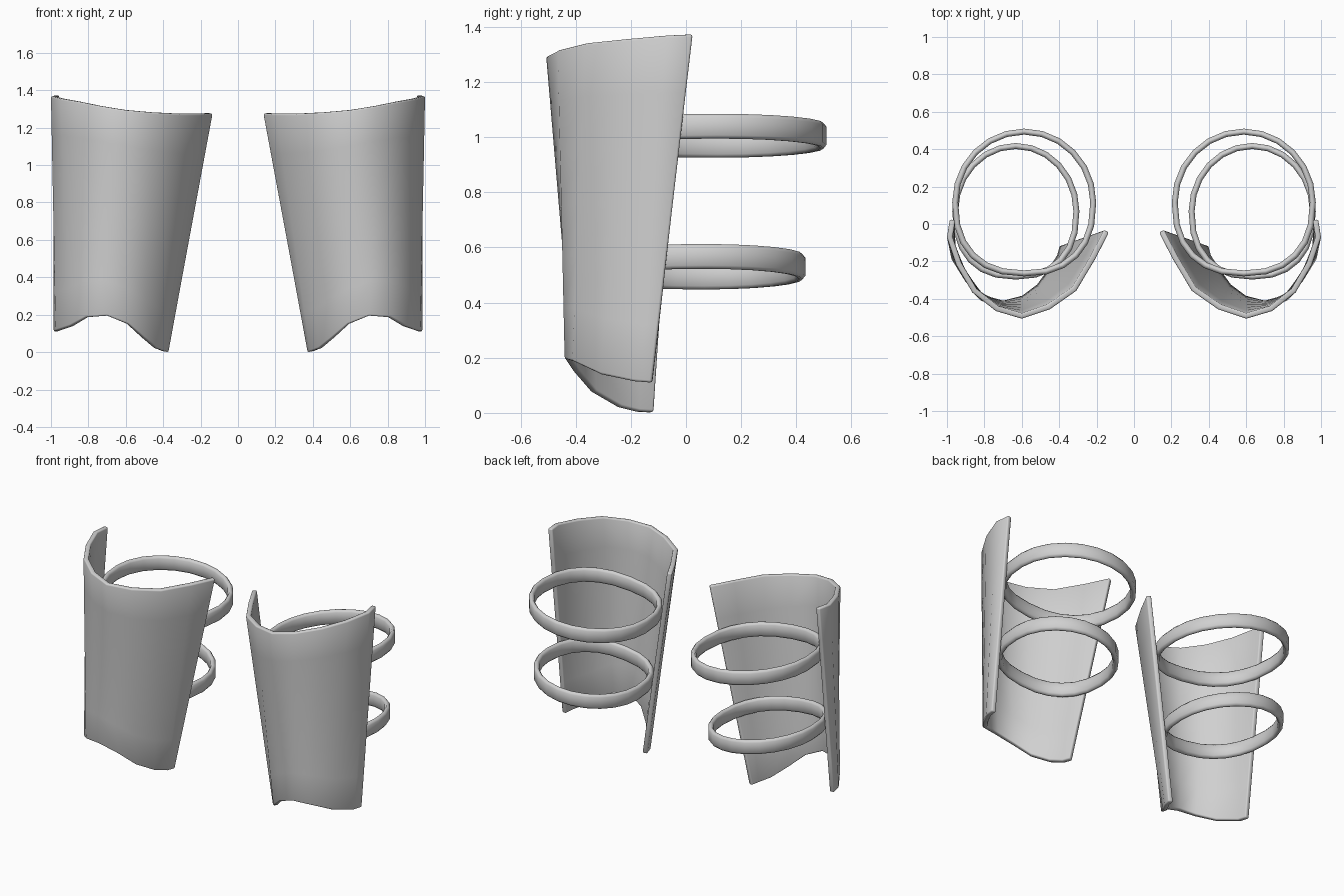
import bpy, bmesh, math
from mathutils import Vector

if "Cube" in bpy.data.objects:
    bpy.data.objects.remove(bpy.data.objects["Cube"])

grey = bpy.data.materials.new("plain grey")
grey.diffuse_color = (0.63, 0.63, 0.63, 1)
grey.use_nodes = True
grey.node_tree.nodes["Principled BSDF"].inputs["Base Color"].default_value = grey.diffuse_color

# Edge curves of one guard, from the inner side round the front to the outer side
TOP = [(.133, -.045, 1.275), (.205, -.185, 1.273), (.308, -.358, 1.273), (.45, -.457, 1.28),
       (.60, -.507, 1.293), (.74, -.465, 1.315), (.865, -.365, 1.34), (.95, -.22, 1.355),
       (1.0, -.07, 1.368), (.985, .025, 1.372)]
BOTTOM = [(.37, -.125, 0), (.385, -.18, .003), (.43, -.25, .02), (.498, -.345, .075),
          (.585, -.41, .15), (.70, -.44, .195), (.815, -.412, .187), (.90, -.31, .14),
          (.975, -.19, .115), (.987, -.125, .11)]


def finish(name, bm, side):
    """Turn a mesh into a smooth-shaded object, flipped for the other leg."""
    if side < 0:
        for v in bm.verts:
            v.co.x *= -1
        bmesh.ops.reverse_faces(bm, faces=bm.faces)
    me = bpy.data.meshes.new(name)
    bm.to_mesh(me)
    bm.free()
    me.materials.append(grey)
    ob = bpy.data.objects.new(name, me)
    bpy.context.collection.objects.link(ob)
    bpy.ops.object.select_all(action='DESELECT')
    ob.select_set(True)
    bpy.context.view_layer.objects.active = ob
    bpy.ops.object.shade_smooth_by_angle(angle=math.radians(80))
    return ob


def shell(name, side, rows=6):
    """Curved plate lofted between the two edge curves."""
    bm = bmesh.new()
    grid = [[bm.verts.new(Vector(b).lerp(Vector(t), i / rows)) for b, t in zip(BOTTOM, TOP)]
            for i in range(rows + 1)]
    for low, high in zip(grid, grid[1:]):
        for j in range(len(low) - 1):
            bm.faces.new((low[j], low[j + 1], high[j + 1], high[j]))
    ob = finish(name, bm, side)
    thick = ob.modifiers.new("thickness", 'SOLIDIFY')
    thick.thickness = 0.03
    thick.offset = -1
    soft = ob.modifiers.new("soft rim", 'BEVEL')
    soft.width = 0.008
    soft.segments = 2
    soft.limit_method = 'ANGLE'
    soft.angle_limit = math.radians(50)


def power(v, e):
    return math.copysign(abs(v) ** e, v)


def strap(name, side, cx, cy, rx, ry, z, slope, seg=24):
    """Oval band, fuller at the front corners, tilted so its outer side sits higher."""
    section = [(0, -.032), (0, .032), (-.01, .045), (-.022, .045),
               (-.032, .032), (-.032, -.032), (-.022, -.045), (-.01, -.045)]
    bm = bmesh.new()
    rings = []
    for i in range(seg):
        a = 2 * math.pi * i / seg
        c, s = math.cos(a), math.sin(a)
        e = 0.85 if s < 0 else 1
        c, s = power(c, e), power(s, e)
        rings.append([bm.verts.new((cx + (rx + d) * c, cy + (ry + d) * s,
                                    z + h + slope * rx * c)) for d, h in section])
    n = len(section)
    for i in range(seg):
        p, q = rings[i], rings[(i + 1) % seg]
        for j in range(n):
            k = (j + 1) % n
            bm.faces.new((p[j], q[j], q[k], p[k]))
    bmesh.ops.recalc_face_normals(bm, faces=bm.faces)
    finish(name, bm, side)


for side, label in ((1, "right"), (-1, "left")):
    shell(label + "_shin_plate", side)
    strap(label + "_upper_strap", side, .587, .115, .385, .395, 1.005, .09)
    strap(label + "_lower_strap", side, .632, .068, .34, .365, .53, .11)
